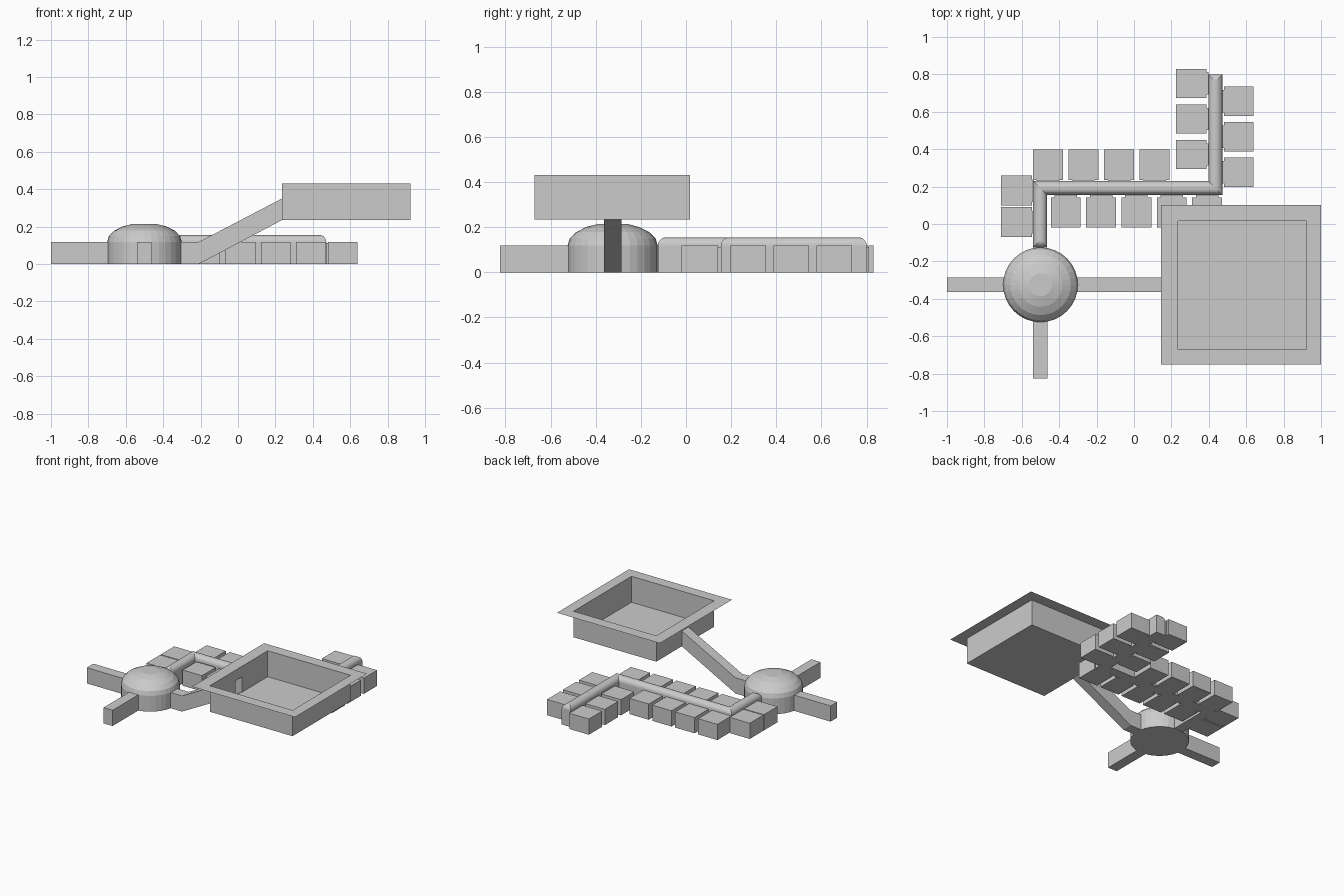
import bpy, bmesh, math

if "Cube" in bpy.data.objects:
    bpy.data.objects.remove(bpy.data.objects["Cube"])

H = 0.118           # room and arm height
CX, CY = -0.5, -0.325  # hub centre


def finish(bm, name, recalc=True):
    if recalc:
        bmesh.ops.recalc_face_normals(bm, faces=bm.faces)
    me = bpy.data.meshes.new(name)
    bm.to_mesh(me)
    bm.free()
    ob = bpy.data.objects.new(name, me)
    bpy.context.collection.objects.link(ob)
    return ob


def add_box(bm, x0, x1, y0, y1, z0=0.0, z1=H):
    vs = bmesh.ops.create_cube(bm, size=1)["verts"]
    for v in vs:
        v.co = (x1 if v.co.x > 0 else x0, y1 if v.co.y > 0 else y0, z1 if v.co.z > 0 else z0)


def box(name, *b):
    bm = bmesh.new()
    add_box(bm, *b)
    return finish(bm, name)


# Domed hub: straight wall with an elliptical cap, spun round
N = 32
profile = [(0.2, 0.0)] + [(0.2 * math.cos(math.radians(a)), H + 0.102 * math.sin(math.radians(a)))
                          for a in range(0, 73, 18)]
bm = bmesh.new()
rings = [[bm.verts.new((CX + r * math.cos(2 * math.pi * i / N), CY + r * math.sin(2 * math.pi * i / N), z))
          for i in range(N)] for r, z in profile]
for a, b in zip(rings, rings[1:]):
    for i in range(N):
        j = (i + 1) % N
        bm.faces.new((a[i], a[j], b[j], b[i]))
bm.faces.new(rings[0])
bm.faces.new(rings[-1])
finish(bm, "dome_hub")

# Straight entrance arms
box("left_arm", -1.0, -0.69, CY - 0.039, CY + 0.039)
box("front_arm", CX - 0.039, CX + 0.037, -0.825, -0.515)

# Ramp up to the pit, open at its upper end
bm = bmesh.new()
pts = [(0.235, 0.35), (-0.21, H), (-0.31, H), (-0.31, 0), (-0.21, 0), (0.235, 0.235)]
sides = [[bm.verts.new((x, CY + s * 0.039, z)) for x, z in pts] for s in (-1, 1)]
for s in sides:
    bm.faces.new(s)
for i in range(5):
    bm.faces.new((sides[0][i], sides[0][i + 1], sides[1][i + 1], sides[1][i]))
finish(bm, "ramp_tunnel")

# Corridor: zigzag floor plan with rounded top edges
bm = bmesh.new()
plan = [(-0.54, -0.125), (-0.465, -0.125), (-0.465, 0.155), (0.472, 0.155), (0.472, 0.8),
        (0.397, 0.8), (0.397, 0.23), (-0.54, 0.23)]
base = bm.faces.new([bm.verts.new((x, y, 0)) for x, y in plan])
top = bmesh.ops.extrude_face_region(bm, geom=[base], use_keep_orig=True)["geom"]
for v in top:
    if isinstance(v, bmesh.types.BMVert):
        v.co.z = 0.155
bmesh.ops.recalc_face_normals(bm, faces=bm.faces)
edges = [e for e in bm.edges if all(v.co.z > 0.15 for v in e.verts)]
bmesh.ops.bevel(bm, geom=edges, offset=0.036, segments=5, profile=0.5, affect='EDGES')
finish(bm, "corridor")


# Rooms either side of the corridor, each with a narrow neck toward it
def rooms(name, places, sx, sy, way):
    for n, (x, y) in enumerate(places):
        box(f"{name}_{n + 1}", x, x + sx, y, y + sy)
        mx, my = x + sx / 2, y + sy / 2
        dx, dy = way
        if dx:
            e = x + sx if dx > 0 else x
            box(f"{name}_neck_{n + 1}", e - 0.01, e + 0.01, my - 0.06, my + 0.06, 0, H - 0.005)
        else:
            e = y + sy if dy > 0 else y
            box(f"{name}_neck_{n + 1}", mx - 0.06, mx + 0.06, e - 0.015, e + 0.015, 0, H - 0.005)


rooms("left_room", [(-0.71, 0.098), (-0.71, -0.07)], 0.165, 0.16, (1, 0))
rooms("upper_room", [(-0.54 + 0.19 * i, 0.234) for i in range(4)], 0.16, 0.165, (0, -1))
rooms("lower_room", [(-0.445 + 0.189 * i, -0.02) for i in range(5)], 0.16, 0.162, (0, 1))
rooms("back_left_room", [(0.225, 0.673 - 0.19 * i) for i in range(3)], 0.163, 0.157, (1, 0))
rooms("back_right_room", [(0.48, 0.578 - 0.19 * i) for i in range(3)], 0.16, 0.157, (-1, 0))

# Sunken pit: thin-skinned open tray with a flat rim and a doorway for the ramp
bm = bmesh.new()


def square(x0, x1, y0, y1, z):
    return [bm.verts.new(c) for c in ((x0, y0, z), (x1, y0, z), (x1, y1, z), (x0, y1, z))]


rim = square(0.145, 1.0, -0.752, 0.102, 0.43)
lip = square(0.235, 0.922, -0.67, 0.017, 0.43)
floor = square(0.235, 0.922, -0.67, 0.017, 0.235)
bm.faces.new(floor)
for i in range(4):
    j = (i + 1) % 4
    bm.faces.new((rim[i], rim[j], lip[j], lip[i]))
    if i < 3:
        bm.faces.new((lip[i], lip[j], floor[j], floor[i]))
door = [bm.verts.new((0.235, CY + s * 0.039, z)) for s, z in ((1, 0.235), (1, 0.35), (-1, 0.35), (-1, 0.235))]
bm.faces.new([lip[0], lip[3], floor[3]] + door + [floor[0]])
finish(bm, "pit_tray")
